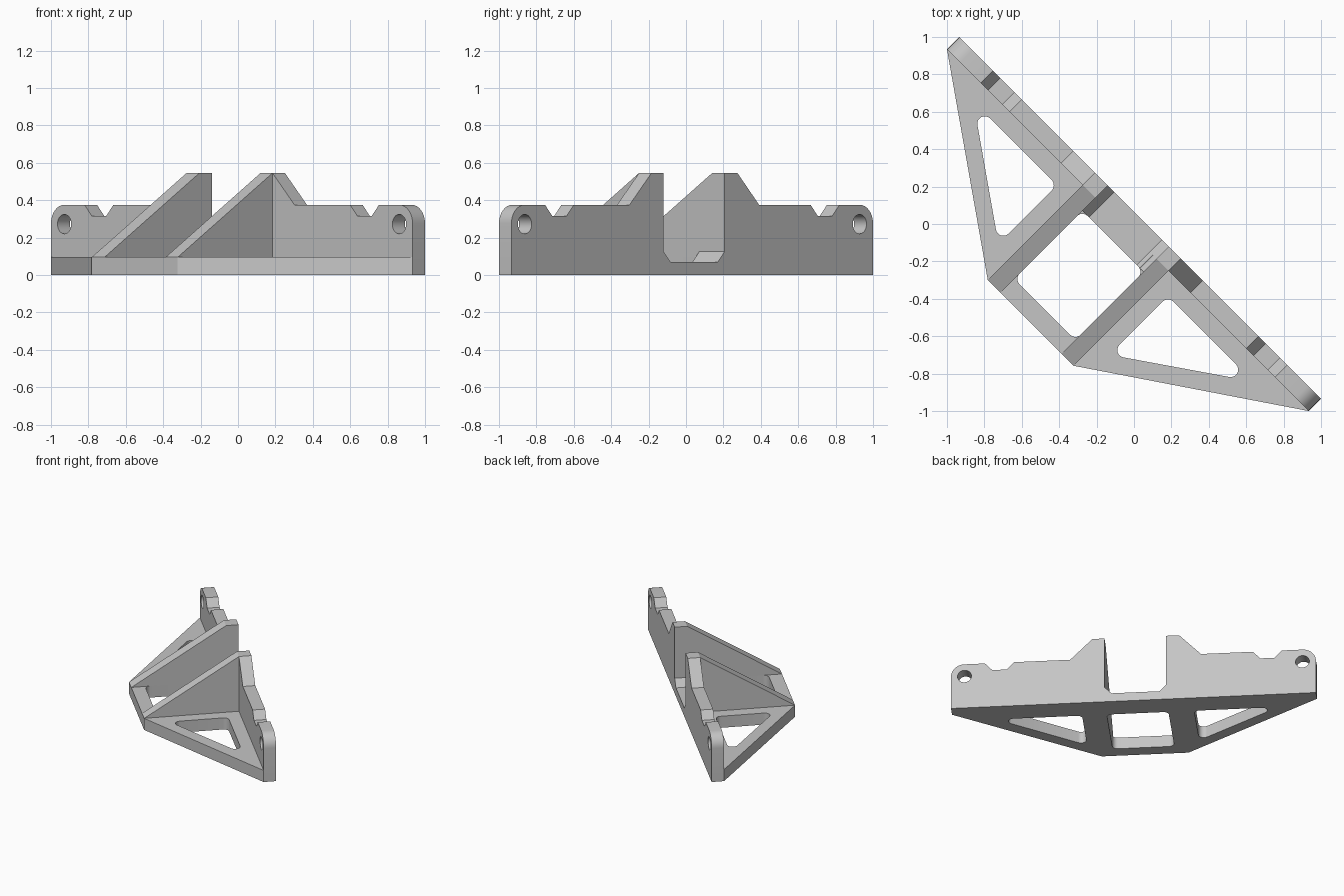
import bpy, bmesh, math
from mathutils import Matrix, Vector

if "Cube" in bpy.data.objects:
    bpy.data.objects.remove(bpy.data.objects["Cube"], do_unlink=True)

grey = bpy.data.materials.new("light_grey")
grey.use_nodes = True
colour = (0.56, 0.56, 0.56, 1)
grey.diffuse_color = colour
grey.node_tree.nodes["Principled BSDF"].inputs["Base Color"].default_value = colour

# Frames: a = along the wall, b = across it, z = up; the wall runs diagonally
TURN = Matrix.Rotation(-math.pi / 4, 4, 'Z')
FLAT = Matrix.Identity(4)                          # outline (a, b), depth along z
UPRIGHT = Matrix.Rotation(math.pi / 2, 4, 'X')     # outline (a, z), depth along -b
ACROSS = Matrix(((0, 0, 1, 0), (1, 0, 0, 0), (0, 1, 0, 0), (0, 0, 0, 1)))  # outline (b, z)

LEN, HALF = 1.367, 0.047        # half length and half thickness of the wall
FLOOR, TOP, PEAK = 0.095, 0.375, 0.545
LIP = -0.145                    # inner edge of the floor strip beside the wall
FRONT = -0.764
RIB_L, RIB_R = (-0.342, -0.245), (0.217, 0.308)


def rounded(corners, radius, steps=8):
    """Outline with a fillet at every corner; radius may be a list."""
    out, n = [], len(corners)
    radii = radius if isinstance(radius, list) else [radius] * n
    for i, r in enumerate(radii):
        p = Vector(corners[i])
        if r == 0:
            out.append(p)
            continue
        d1 = (Vector(corners[i - 1]) - p).normalized()
        d2 = (Vector(corners[(i + 1) % n]) - p).normalized()
        half = d1.angle(d2) / 2
        centre = p + (d1 + d2).normalized() * (r / math.sin(half))
        s = p + d1 * (r / math.tan(half)) - centre
        e = p + d2 * (r / math.tan(half)) - centre
        sweep = s.angle_signed(e)
        for k in range(steps + 1):
            out.append(centre + Matrix.Rotation(-sweep * k / steps, 2) @ s)
    return out


def circle(x, y, r, n=32):
    return [(x + r * math.cos(math.tau * k / n), y + r * math.sin(math.tau * k / n))
            for k in range(n)]


def prism(name, loops, low, high, frame):
    """Extrude an outline, with any holes, between two depths."""
    curve = bpy.data.curves.new(name, 'CURVE')
    curve.dimensions, curve.fill_mode = '2D', 'BOTH'
    curve.extrude = (high - low) / 2
    for loop in loops:
        spline = curve.splines.new('POLY')
        spline.points.add(len(loop) - 1)
        for point, co in zip(spline.points, loop):
            point.co = (co[0], co[1], 0, 1)
        spline.use_cyclic_u = True
    temp = bpy.data.objects.new(name + "_outline", curve)
    bpy.context.collection.objects.link(temp)
    deps = bpy.context.evaluated_depsgraph_get()
    mesh = bpy.data.meshes.new_from_object(temp.evaluated_get(deps))
    bpy.data.objects.remove(temp, do_unlink=True)
    bpy.data.curves.remove(curve)
    mesh.transform(TURN @ frame @ Matrix.Translation((0, 0, (low + high) / 2)))
    bm = bmesh.new()
    bm.from_mesh(mesh)
    bmesh.ops.remove_doubles(bm, verts=bm.verts, dist=1e-5)
    bmesh.ops.recalc_face_normals(bm, faces=bm.faces)
    bm.to_mesh(mesh)
    bm.free()
    mesh.name = name
    mesh.materials.clear()
    mesh.materials.append(grey)
    obj = bpy.data.objects.new(name, mesh)
    bpy.context.collection.objects.link(obj)
    return obj


# Back wall: rounded ends, small top notches, two peaks and a deep central notch
nick = [(0.895, TOP), (0.95, 0.315), (1.058, 0.315), (1.113, TOP)]
gap = [(RIB_L[1], PEAK), (RIB_L[1], 0.125), (-0.195, 0.07),
       (0.165, 0.07), (RIB_R[0], 0.125), (RIB_R[0], PEAK)]
left_half = [(-LEN, 0), (-LEN, TOP)] + [(-a, z) for a, z in reversed(nick)]
left_half += [(-0.506, TOP), (RIB_L[0], PEAK)]
right_half = [(RIB_R[1], PEAK), (0.474, TOP)] + nick + [(LEN, TOP), (LEN, 0)]
outline = left_half + gap + right_half
radii = [0.1 if abs(a) == LEN and z == TOP else 0 for a, z in outline]
wall = prism("back_wall", [rounded(outline, radii),
                           circle(-1.266, 0.272, 0.052), circle(1.266, 0.272, 0.052)],
             -HALF, HALF, UPRIGHT)

# Floor plate with a middle window and two triangular windows
plate_edge = [(-LEN, -HALF), (LEN, -HALF), (RIB_R[1], FRONT), (RIB_L[0], FRONT)]
middle = [(RIB_L[1], LIP), (RIB_R[0], LIP), (RIB_R[0], -0.66), (RIB_L[1], -0.66)]
tri_left = [(-1.07, LIP), (-0.438, LIP), (-0.438, -0.587)]
tri_right = [(1.045, LIP), (0.402, LIP), (0.402, -0.587)]
plate = prism("floor_plate", [plate_edge] + [rounded(w, 0.04) for w in (middle, tri_left, tri_right)],
              0, FLOOR, FLAT)

# The central notch carries on into the floor as far as the window
cutter = prism("notch_cutter", [gap], HALF - 0.02, -LIP + 0.06, UPRIGHT)
cutter.hide_render = True
cut = plate.modifiers.new("notch", 'BOOLEAN')
cut.operation, cut.solver, cut.object = 'DIFFERENCE', 'EXACT', cutter
bpy.context.view_layer.objects.active = plate
bpy.ops.object.modifier_apply(modifier=cut.name)
bpy.data.objects.remove(cutter, do_unlink=True)

# Sloping ribs with a small chamfer strip at the foot beside the notch
slope = [(-HALF, FLOOR), (-HALF, PEAK), (FRONT, FLOOR)]
parts = [wall, plate]
for side, rib, foot in (("left", RIB_R, -1), ("right", RIB_L, 1)):
    parts.append(prism(side + "_rib", [slope], rib[0], rib[1], ACROSS))
    edge = rib[1] if foot > 0 else rib[0]
    wedge = [(edge, FLOOR), (edge + foot * 0.027, FLOOR), (edge, 0.125)]
    parts.append(prism(side + "_rib_chamfer", [wedge], HALF, -LIP, UPRIGHT))

# Smooth fillets and bores, sharp edges elsewhere
bpy.ops.object.select_all(action='DESELECT')
for part in parts:
    part.select_set(True)
bpy.context.view_layer.objects.active = wall
bpy.ops.object.shade_smooth_by_angle(angle=math.radians(30))
